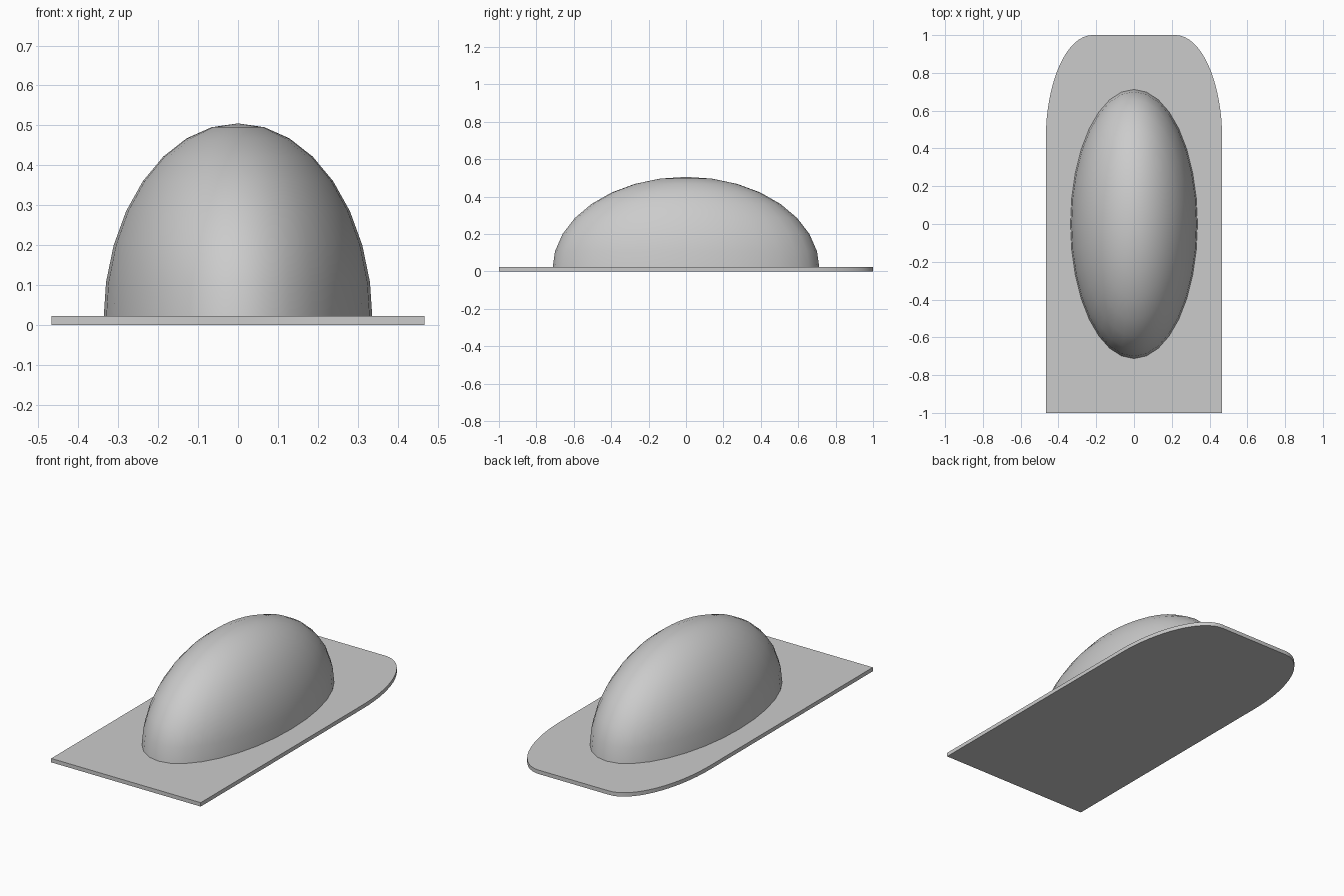
import bpy, bmesh
from math import sin, cos, pi

if "Cube" in bpy.data.objects:
    bpy.data.objects.remove(bpy.data.objects["Cube"])

W, T = 0.467, 0.022          # plate half width, thickness
RX, RY = 0.247, 0.55         # elliptical corner radii at the back
N = 16


def finish(bm, name, smooth):
    bmesh.ops.recalc_face_normals(bm, faces=bm.faces)
    mesh = bpy.data.meshes.new(name)
    bm.to_mesh(mesh)
    bm.free()
    ob = bpy.data.objects.new(name, mesh)
    bpy.context.collection.objects.link(ob)
    bpy.context.view_layer.objects.active = ob
    ob.select_set(True)
    bpy.ops.object.shade_smooth_by_angle(angle=smooth)
    ob.select_set(False)
    return ob


# Base plate: square front, rounded back corners
right = [(W - RX + RX * cos(i / N * pi / 2), 1 - RY + RY * sin(i / N * pi / 2))
         for i in range(N + 1)]
outline = [(-W, -1), (W, -1)] + right + [(-x, y) for x, y in reversed(right)]
bm = bmesh.new()
face = bm.faces.new([bm.verts.new((x, y, 0)) for x, y in outline])
top = bmesh.ops.extrude_face_region(bm, geom=[face])
bmesh.ops.translate(bm, vec=(0, 0, T),
                    verts=[g for g in top["geom"] if isinstance(g, bmesh.types.BMVert)])
finish(bm, "base_plate", pi / 6)

# Dome: upper half of a stretched sphere, seated in the plate
bm = bmesh.new()
bmesh.ops.create_uvsphere(bm, u_segments=32, v_segments=16, radius=1)
bmesh.ops.delete(bm, geom=[v for v in bm.verts if v.co.z < -0.01], context='VERTS')
bmesh.ops.scale(bm, vec=(0.337, 0.714, 0.494), verts=bm.verts)
bmesh.ops.translate(bm, vec=(0, 0, 0.011), verts=bm.verts)
bmesh.ops.holes_fill(bm, edges=[e for e in bm.edges if e.is_boundary], sides=0)
finish(bm, "dome", pi / 4)
